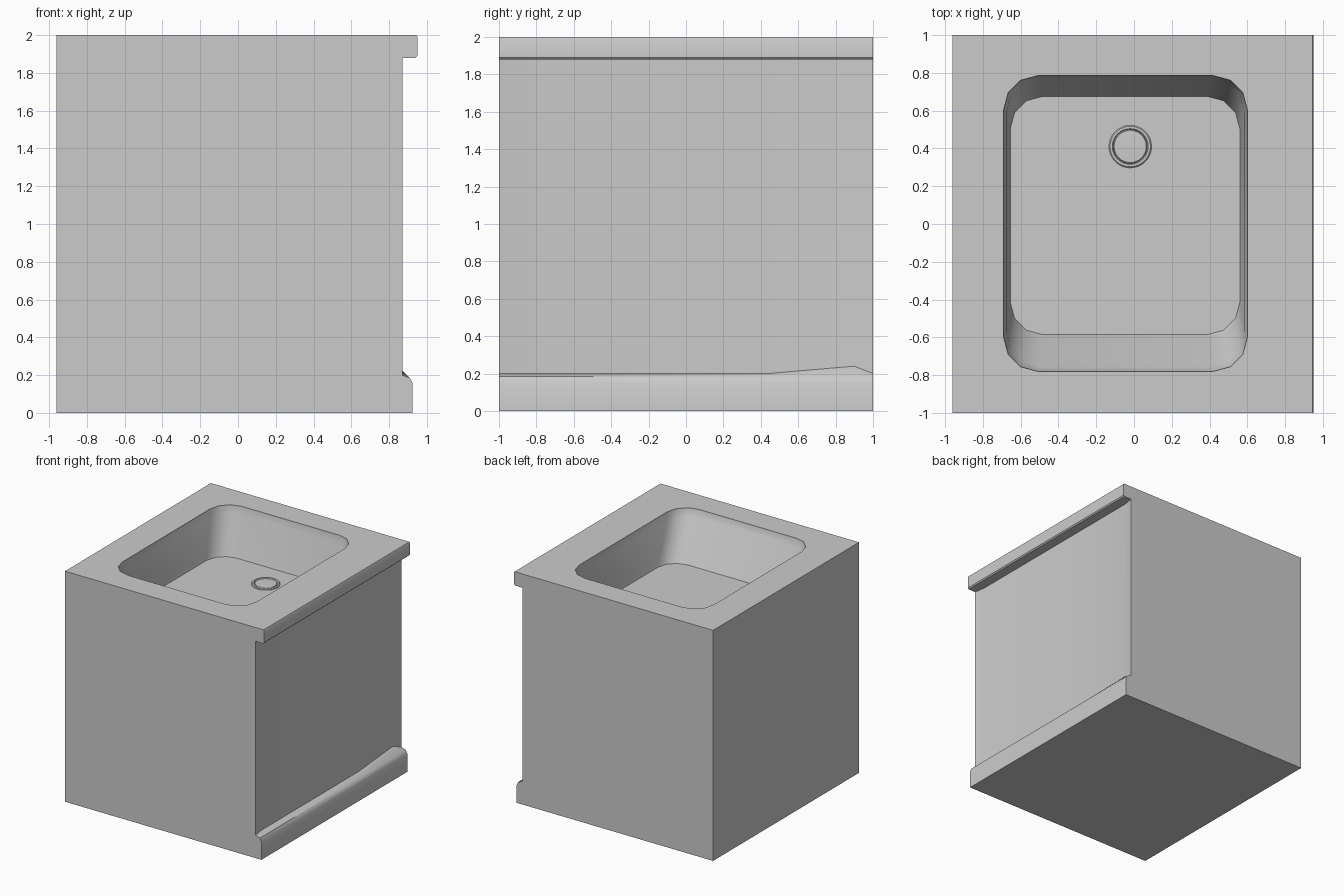
import bpy, bmesh
from math import cos, sin, pi, radians

if "Cube" in bpy.data.objects:
    bpy.data.objects.remove(bpy.data.objects["Cube"])


def loft(name, rings, cap=True, dissolve=False):
    """Skin a list of equal-length closed rings."""
    bm = bmesh.new()
    vs = [[bm.verts.new(p) for p in ring] for ring in rings]
    n = len(rings[0])
    for a, b in zip(vs, vs[1:]):
        for i in range(n):
            j = (i + 1) % n
            bm.faces.new((a[i], a[j], b[j], b[i]))
    if cap:
        bm.faces.new(vs[0])
    bm.faces.new(vs[-1])
    if dissolve:
        bmesh.ops.dissolve_limit(bm, angle_limit=radians(0.2),
                                 verts=bm.verts, edges=bm.edges)
    bmesh.ops.recalc_face_normals(bm, faces=bm.faces)
    mesh = bpy.data.meshes.new(name)
    bm.to_mesh(mesh)
    bm.free()
    obj = bpy.data.objects.new(name, mesh)
    bpy.context.collection.objects.link(obj)
    return obj


def select(obj):
    bpy.ops.object.select_all(action='DESELECT')
    obj.select_set(True)
    bpy.context.view_layer.objects.active = obj


def rounded_rect(x0, x1, y0, y1, r, z, seg=3):
    pts = []
    corners = [(x1 - r, y1 - r), (x0 + r, y1 - r), (x0 + r, y0 + r), (x1 - r, y0 + r)]
    for k, (cx, cy) in enumerate(corners):
        for i in range(seg + 1):
            a = pi / 2 * (k + i / seg)
            pts.append((cx + r * cos(a), cy + r * sin(a), z))
    return pts


def cabinet_section(y, panel_x, panel_z):
    profile = [(-0.96, 0), (0.925, 0), (0.925, 0.155), (0.91, 0.185),
               (panel_x, panel_z), (panel_x, 1.88), (0.94, 1.88),
               (0.95, 1.89), (0.95, 1.99), (0.945, 2.0), (-0.96, 2.0)]
    return [(x, y, z) for x, z in profile]


# Cabinet: side profile lofted along y, with a shallow dished panel
stations = [(-1, 0.87, 0.2), (-0.9, 0.855, 0.2), (0.43, 0.855, 0.2),
            (0.9, 0.855, 0.24), (1, 0.87, 0.2)]
cabinet = loft("sink_cabinet", [cabinet_section(*s) for s in stations], dissolve=True)

# Basin cut into the worktop
FLOOR = 1.6
basin = loft("basin_cutter", [
    rounded_rect(-0.69, 0.60, -0.78, 0.785, 0.18, 2.1),
    rounded_rect(-0.69, 0.60, -0.78, 0.785, 0.18, 1.99),
    rounded_rect(-0.675, 0.585, -0.755, 0.77, 0.18, 1.94),
    rounded_rect(-0.66, 0.565, -0.60, 0.685, 0.17, FLOOR + 0.03),
    rounded_rect(-0.655, 0.56, -0.585, 0.675, 0.17, FLOOR)])
basin.hide_render = True
cut = cabinet.modifiers.new("basin", 'BOOLEAN')
cut.operation = 'DIFFERENCE'
cut.solver = 'EXACT'
cut.object = basin
select(cabinet)
bpy.ops.object.modifier_apply(modifier=cut.name)
bpy.data.objects.remove(basin)
bpy.ops.object.shade_smooth_by_angle(angle=radians(35))

# Drain: raised ring around a shallow plug
drain_profile = [(0.113, -0.005), (0.113, 0.006), (0.107, 0.012), (0.095, 0.012),
                 (0.09, 0.002), (0.085, 0.008), (0.04, 0.01)]
drain = loft("drain", [
    [(-0.02 + r * cos(2 * pi * i / 32), 0.41 + r * sin(2 * pi * i / 32), FLOOR + h)
     for i in range(32)] for r, h in drain_profile])
select(drain)
bpy.ops.object.shade_smooth_by_angle(angle=radians(35))
